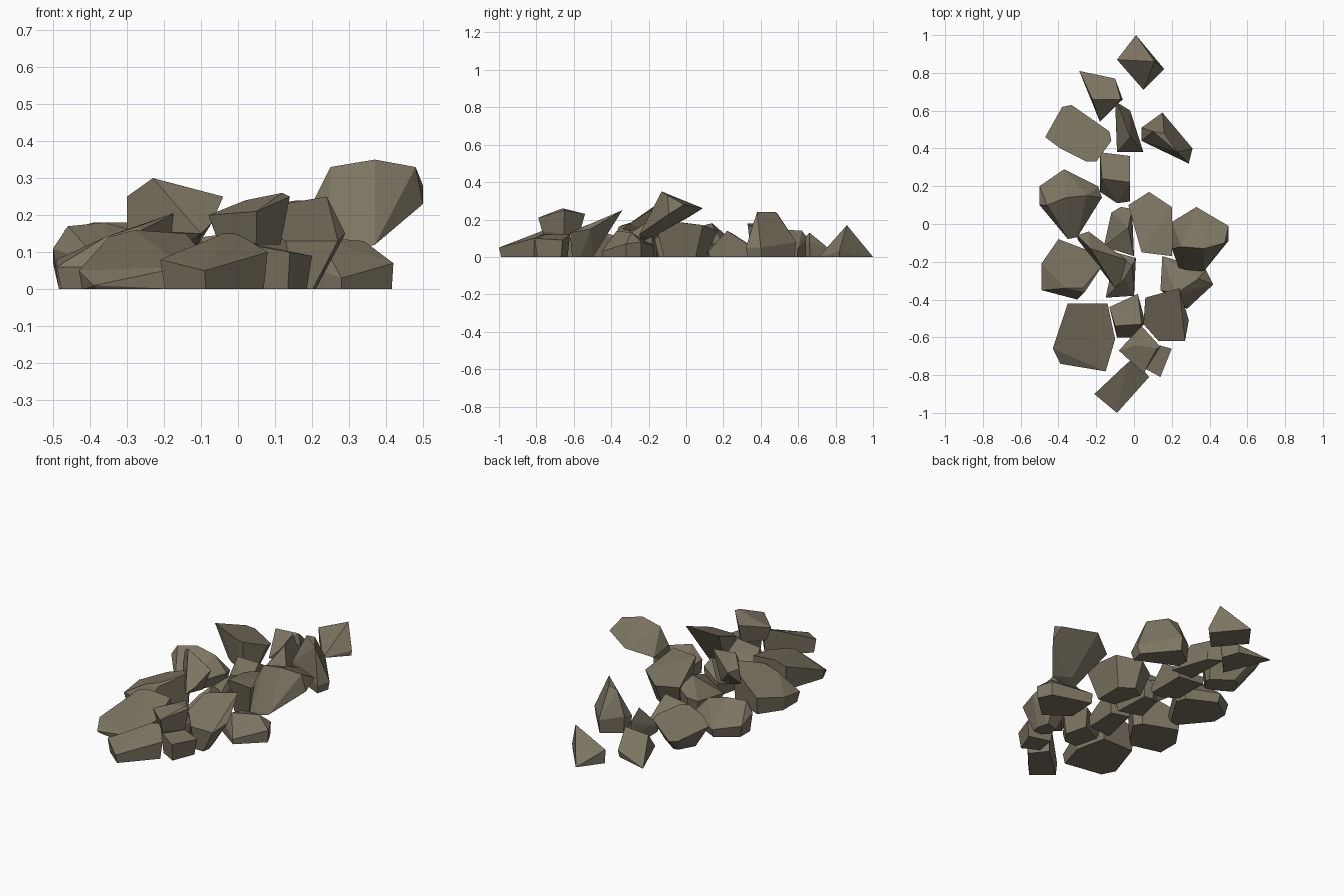
import bpy, bmesh
from mathutils import Vector

stone = bpy.data.materials.new("grey_brown_stone")
stone.diffuse_color = (0.2, 0.175, 0.12, 1)


def rock(name, rim, peaks=(), base=0.85, z=0.0, shift=(0, 0)):
    """Faceted stone: hull of a widest rim, a shrunken base at height z and ridge points."""
    pts = [Vector(p) for p in rim]
    mid = sum(pts, Vector()) / len(pts)
    foot = [Vector((mid.x + (p.x - mid.x) * base + shift[0],
                    mid.y + (p.y - mid.y) * base + shift[1], z)) for p in pts]
    bm = bmesh.new()
    for p in pts + foot + [Vector(p) for p in peaks]:
        bm.verts.new(p)
    out = bmesh.ops.convex_hull(bm, input=bm.verts)
    loose = {g for g in out["geom_interior"] + out["geom_unused"]
             if isinstance(g, bmesh.types.BMVert)}
    bmesh.ops.delete(bm, geom=list(loose), context='VERTS')
    # merge nearly coplanar triangles into broad facets
    bmesh.ops.dissolve_limit(bm, angle_limit=0.15, verts=bm.verts, edges=bm.edges)
    bmesh.ops.recalc_face_normals(bm, faces=bm.faces)
    me = bpy.data.meshes.new(name)
    bm.to_mesh(me)
    bm.free()
    me.materials.append(stone)
    ob = bpy.data.objects.new(name, me)
    bpy.context.collection.objects.link(ob)


# back of the pile: small stones on the ground
rock("rock_back_tip", [(.01, 1, 0), (-.09, .87, .08), (.05, .71, 0), (.16, .82, .03)],
     [(.11, .86, .17)], base=.97)
rock("rock_back_wedge", [(-.29, .81, .0), (-.10, .77, .04), (-.06, .66, .08), (-.18, .54, 0)],
     [(-.22, .66, .12), (-.07, .66, .13)], base=.9)
rock("rock_back_left", [(-.47, .46, .16), (-.38, .62, .11), (-.33, .63, .10), (-.13, .49, .12),
                        (-.12, .44, .13), (-.20, .33, .17), (-.25, .33, .18), (-.39, .40, .18)],
     base=.55, shift=(.03, -.04))
rock("rock_back_right", [(.04, .51, .10), (.04, .44, .08), (.15, .59, .08), (.31, .40, .05),
                         (.29, .32, .05)],
     [(.10, .49, .23), (.16, .48, .24), (.23, .38, .24)], base=.92)
rock("rock_back_shard", [(-.10, .65, .10), (-.02, .60, .05), (.05, .38, 0), (-.09, .38, .04)],
     [(-.08, .62, .14), (-.02, .46, .15)], base=.95)

# middle of the pile
rock("rock_centre_block", [(-.18, .38, .04), (-.02, .36, .05), (-.02, .12, .03),
                           (-.09, .11, .02), (-.18, .17, .03)],
     [(-.17, .24, .13), (-.02, .22, .14)], base=.95)
rock("rock_left", [(-.50, .20, .07), (-.37, .29, .05), (-.19, .20, .06), (-.17, .14, .07),
                   (-.30, -.07, .04), (-.35, -.08, .05), (-.50, .10, .11)],
     [(-.36, .14, .18), (-.25, .15, .15), (-.46, .10, .17)], base=.9)
rock("rock_centre_small", [(-.16, -.12, .05), (-.12, .06, .06), (-.07, .09, .08),
                           (-.01, .08, .12), (0, -.17, .10)], [(-.03, -.02, .16)])
rock("rock_centre_big", [(-.03, .10, .13), (.08, .17, .14), (.20, .09, .17), (.20, -.17, .20),
                         (.04, -.15, .20)],
     base=.65, shift=(-.01, -.01))
rock("rock_left_front", [(-.49, -.21, .08), (-.40, -.08, .10), (-.19, -.16, .20),
                         (-.16, -.21, .21), (-.26, -.36, .16), (-.30, -.40, .06),
                         (-.49, -.35, .06)], [(-.27, -.34, .17), (-.36, -.34, .14)], base=.92)
rock("rock_leaning_slab", [(-.30, -.06, .25), (-.24, -.04, .22), (-.04, -.19, .25),
                           (-.07, -.30, .18), (-.10, -.34, .15), (-.30, -.08, .16)],
     [(-.23, -.13, .30), (-.05, -.20, .24), (-.12, -.15, .10)], base=.45, z=.12)
rock("rock_centre_wedge", [(-.15, -.39, 0), (-.10, -.15, .08), (.01, -.18, .14), (0, -.38, .06)],
     [(-.01, -.22, .18), (-.05, -.29, .14)], base=.95)
rock("rock_right_low", [(.14, -.35, .08), (.15, -.17, .06), (.38, -.24, .08), (.42, -.32, .07),
                        (.28, -.45, .03)], [(.22, -.37, .14), (.34, -.29, .13)], base=.97)

# large boulder resting high on the right
rock("rock_top_right", [(.20, .01, .21), (.33, .09, .26), (.50, -.01, .28), (.50, -.09, .23),
                        (.37, -.25, .12), (.24, -.24, .08), (.20, -.13, .23)],
     [(.25, -.12, .33), (.37, -.13, .35), (.48, -.10, .33)],
     base=.2, z=.11, shift=(-.04, -.12))

# front of the pile
rock("rock_front_left", [(-.43, -.66, .05), (-.35, -.42, .14), (-.28, -.42, .16),
                         (-.14, -.42, .15), (-.10, -.61, .10), (-.15, -.78, .06),
                         (-.39, -.74, .01)], base=.95)
rock("rock_front_small", [(-.13, -.44, .07), (.02, -.37, .11), (.06, -.52, .10), (0, -.60, .05),
                          (-.09, -.60, .04)], [(-.10, -.54, .14), (.04, -.53, .16)])
rock("rock_front_right", [(.06, -.39, .22), (.24, -.34, .25), (.29, -.51, .15), (.27, -.62, .13),
                          (.13, -.62, .13), (.05, -.53, .17)], base=.4, z=0, shift=(-.01, -.06))
rock("rock_front_under", [(.05, -.62, .12), (.20, -.66, .09), (.14, -.81, .10), (.03, -.75, .12)],
     base=.85)
rock("rock_front_perched", [(-.08, -.67, .20), (.04, -.54, .23), (.14, -.65, .25),
                            (.05, -.79, .21)],
     [(.12, -.66, .26), (.02, -.64, .24), (.05, -.77, .14)], base=.75, z=.12)
rock("rock_front_tip", [(-.21, -.90, .08), (0, -.71, .15), (.08, -.81, .10), (-.09, -1, .05)],
     [(-.04, -.74, .15)], base=.92)
